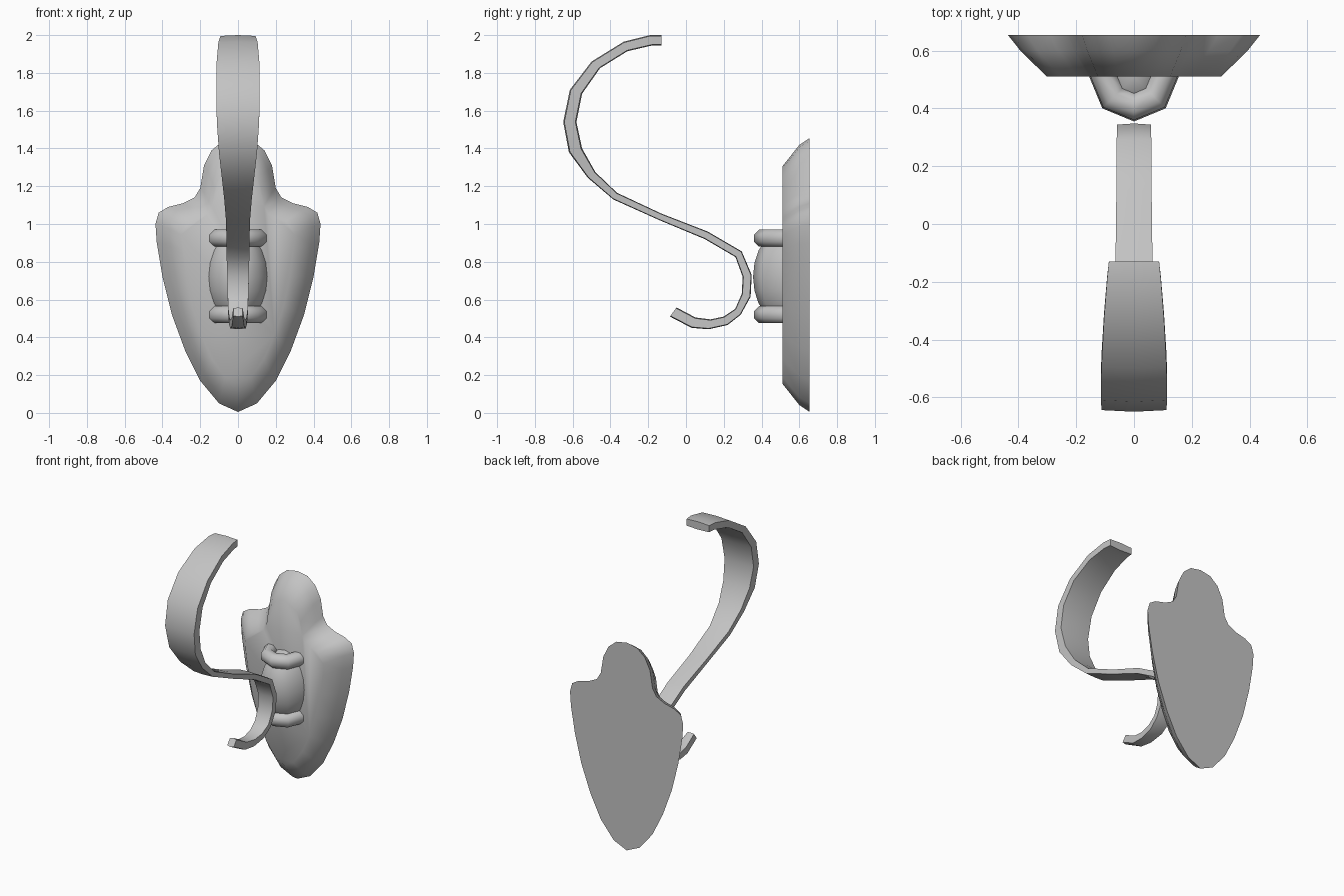
import bpy
import bmesh
from math import pi, cos, sin, radians

cube = bpy.data.objects.get("Cube")
if cube:
    bpy.data.objects.remove(cube, do_unlink=True)

metal = bpy.data.materials.new("grey_metal")
metal.use_nodes = True
colour = (0.55, 0.55, 0.55, 1)
metal.diffuse_color = colour
metal.node_tree.nodes["Principled BSDF"].inputs["Base Color"].default_value = colour


def loft(name, rings, angle, closed=True, caps=True):
    """Skin a row of cross-sections, then shade by angle."""
    bm = bmesh.new()
    rows = [[bm.verts.new(p) for p in ring] for ring in rings]
    n = len(rows[0])
    for a, b in zip(rows, rows[1:]):
        for i in range(n if closed else n - 1):
            j = (i + 1) % n
            bm.faces.new((a[i], a[j], b[j], b[i]))
    if caps:
        bm.faces.new(rows[0])
        bm.faces.new(rows[-1])
    bmesh.ops.remove_doubles(bm, verts=bm.verts, dist=0.0001)
    bmesh.ops.recalc_face_normals(bm, faces=bm.faces)
    mesh = bpy.data.meshes.new(name)
    bm.to_mesh(mesh)
    bm.free()
    mesh.materials.append(metal)
    obj = bpy.data.objects.new(name, mesh)
    bpy.context.collection.objects.link(obj)
    bpy.ops.object.select_all(action='DESELECT')
    obj.select_set(True)
    bpy.context.view_layer.objects.active = obj
    bpy.ops.object.shade_smooth_by_angle(angle=radians(angle))
    return obj


# Wall plate: half outline mirrored, shrinking towards the front
half = [(0, 0.005), (0.10, 0.05), (0.20, 0.17), (0.28, 0.33), (0.35, 0.52),
        (0.40, 0.72), (0.43, 0.90), (0.437, 1.0), (0.42, 1.06), (0.37, 1.09),
        (0.29, 1.11), (0.23, 1.14), (0.20, 1.19), (0.18, 1.31), (0.14, 1.39),
        (0.08, 1.44), (0, 1.455)]
outline = half + [(-x, z) for x, z in half[-2:0:-1]]
plate_rings = [(0.655, 1, 1), (0.60, 0.90, 0.95), (0.51, 0.69, 0.793)]
loft("wall_plate",
     [[(x * sx, y, 0.73 + (z - 0.73) * sz) for x, z in outline]
      for y, sx, sz in plate_rings], 60)


# Half-turned mount on the front of the plate
def half_lathe(name, profile, closed):
    turns = [pi + pi * k / 4 for k in range(5)]
    loft(name, [[(r * cos(t), 0.51 + r * sin(t), z) for r, z in profile]
                for t in turns], 60, closed, caps=False)


bulb = [(0.155 * cos(a), 0.72 + 0.24 * sin(a))
        for a in [-pi / 2 + pi * k / 10 for k in range(11)]]
half_lathe("mount_bulb", bulb, False)
for name, height in (("upper_collar", 0.925), ("lower_collar", 0.52)):
    ring = [(0.104 + 0.05 * cos(a), height + 0.049 * sin(a))
            for a in [pi / 8 + pi * k / 4 for k in range(8)]]
    half_lathe(name, ring, True)

# Hook strap: y, z on each face of the strip, and half width
strap = [
    (-0.13, 2.00, -0.13, 1.945, 0.087), (-0.19, 2.00, -0.18, 1.945, 0.093),
    (-0.33, 1.965, -0.31, 1.915, 0.104), (-0.50, 1.86, -0.455, 1.825, 0.113),
    (-0.615, 1.71, -0.55, 1.69, 0.115), (-0.65, 1.54, -0.58, 1.54, 0.112),
    (-0.62, 1.38, -0.55, 1.40, 0.101), (-0.52, 1.245, -0.48, 1.275, 0.086),
    (-0.385, 1.13, -0.365, 1.165, 0.073), (-0.14, 1.02, -0.13, 1.055, 0.064),
    (0.10, 0.92, 0.115, 0.96, 0.061), (0.262, 0.825, 0.295, 0.855, 0.06),
    (0.30, 0.72, 0.348, 0.73, 0.058), (0.295, 0.63, 0.342, 0.615, 0.055),
    (0.26, 0.55, 0.29, 0.52, 0.052), (0.20, 0.51, 0.22, 0.465, 0.047),
    (0.13, 0.495, 0.12, 0.443, 0.041), (0.05, 0.505, 0.03, 0.45, 0.034),
    (-0.05, 0.558, -0.085, 0.51, 0.025)]
camber = 0.08
sections = []
for y1, z1, y2, z2, w in strap:
    dy, dz = (y1 - y2) * camber, (z1 - z2) * camber
    sections.append([(-w, y1 - dy, z1 - dz), (0, y1, z1), (w, y1 - dy, z1 - dz),
                     (w, y2 + dy, z2 + dz), (0, y2, z2), (-w, y2 + dy, z2 + dz)])
loft("hook_strap", sections, 40)
